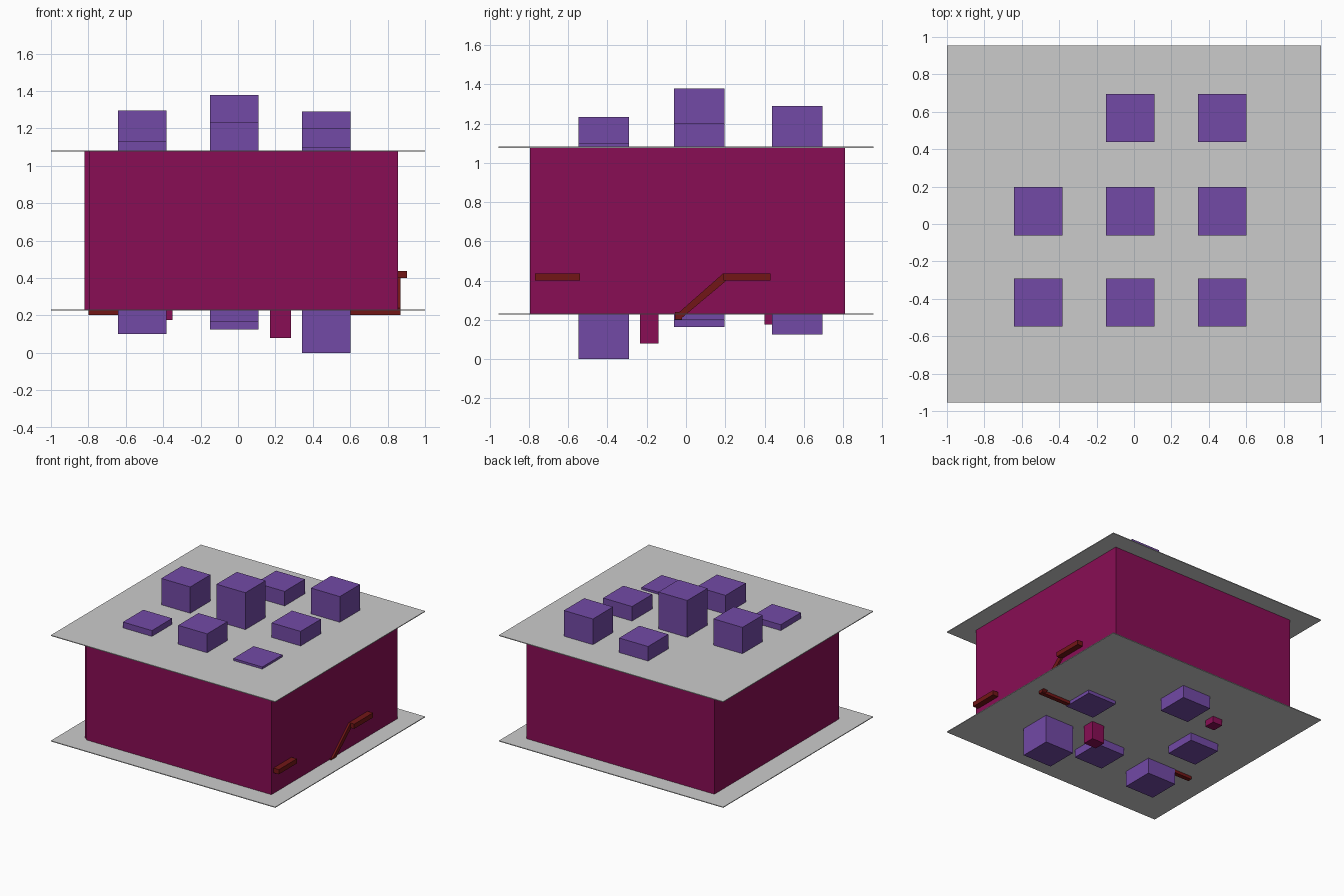
import bpy

if "Cube" in bpy.data.objects:
    bpy.data.objects.remove(bpy.data.objects["Cube"])


def material(name, color):
    m = bpy.data.materials.new(name)
    m.diffuse_color = (*color, 1)
    m.use_nodes = True
    m.node_tree.nodes["Principled BSDF"].inputs["Base Color"].default_value = m.diffuse_color
    return m


PINK = material("magenta", (0.25, 0.004, 0.09))
PURPLE = material("purple", (0.17, 0.068, 0.38))
MAROON = material("maroon", (0.17, 0.008, 0.008))


def mesh_object(name, verts, faces, mat):
    me = bpy.data.meshes.new(name)
    me.from_pydata(verts, [], faces)
    ob = bpy.data.objects.new(name, me)
    bpy.context.collection.objects.link(ob)
    if mat:
        me.materials.append(mat)
    return ob


def prism(name, outline, x0, x1, mat=None):
    """Extrude a counter-clockwise (y, z) outline along x."""
    n = len(outline)
    verts = [(x, y, z) for x in (x0, x1) for y, z in outline]
    faces = [tuple(reversed(range(n))), tuple(range(n, 2 * n))]
    faces += [(i, (i + 1) % n, n + (i + 1) % n, n + i) for i in range(n)]
    return mesh_object(name, verts, faces, mat)


def box(name, x, y, z, mat=None):
    return prism(name, [(y[0], z[0]), (y[1], z[0]), (y[1], z[1]), (y[0], z[1])],
                 x[0], x[1], mat)


FLOOR, ROOF = 0.23, 1.08

# floor and roof slabs
for name, z in (("floor_slab", FLOOR), ("roof_slab", ROOF)):
    box(name, (-1, 1), (-0.955, 0.955), (z - 0.003, z + 0.003))

# four enclosing walls
WZ = (FLOOR, ROOF)
box("front_wall", (-0.795, 0.855), (-0.795, -0.775), WZ, PINK)
box("back_wall", (-0.795, 0.835), (0.79, 0.81), WZ, PINK)
box("left_wall", (-0.82, -0.795), (-0.775, 0.81), WZ, PINK)
box("right_wall", (0.835, 0.855), (-0.775, 0.81), WZ, PINK)

# grid of square columns: (bottom, top) per row from front to back
XS, YS, H = (-0.512, -0.02, 0.472), (-0.42, 0.068, 0.567), 0.129
SPANS = [[(0.10, 1.13), (0.165, 1.235), (0.0, 1.10)],
         [(0.165, 1.295), (0.30, 1.38), (0.20, 1.20)],
         [None, (0.125, 1.20), (0.30, 1.29)]]
for y, row in zip(YS, SPANS):
    for x, span in zip(XS, row):
        if span:
            box("column", (x - H, x + H), (y - H, y + H), span, PURPLE)

# small posts poking through the floor
box("post", (0.17, 0.283), (-0.235, -0.14), (0.08, 0.6), PINK)
box("post", (-0.435, -0.35), (0.40, 0.49), (0.177, 0.6), PINK)

# rails on the right wall
box("front_rail", (0.80, 0.903), (-0.77, -0.54), (0.40, 0.438), MAROON)
box("back_rail", (0.80, 0.903), (0.19, 0.43), (0.40, 0.438), MAROON)
prism("sloped_rail", [(-0.055, 0.222), (-0.03, 0.203), (0.205, 0.40), (0.19, 0.438)],
      0.83, 0.87, MAROON)

# rails under the floor
box("right_floor_rail", (0.5, 0.87), (-0.055, -0.02), (0.203, 0.24), MAROON)
box("left_floor_rail", (-0.80, -0.5), (-0.33, -0.295), (0.203, 0.24), MAROON)
